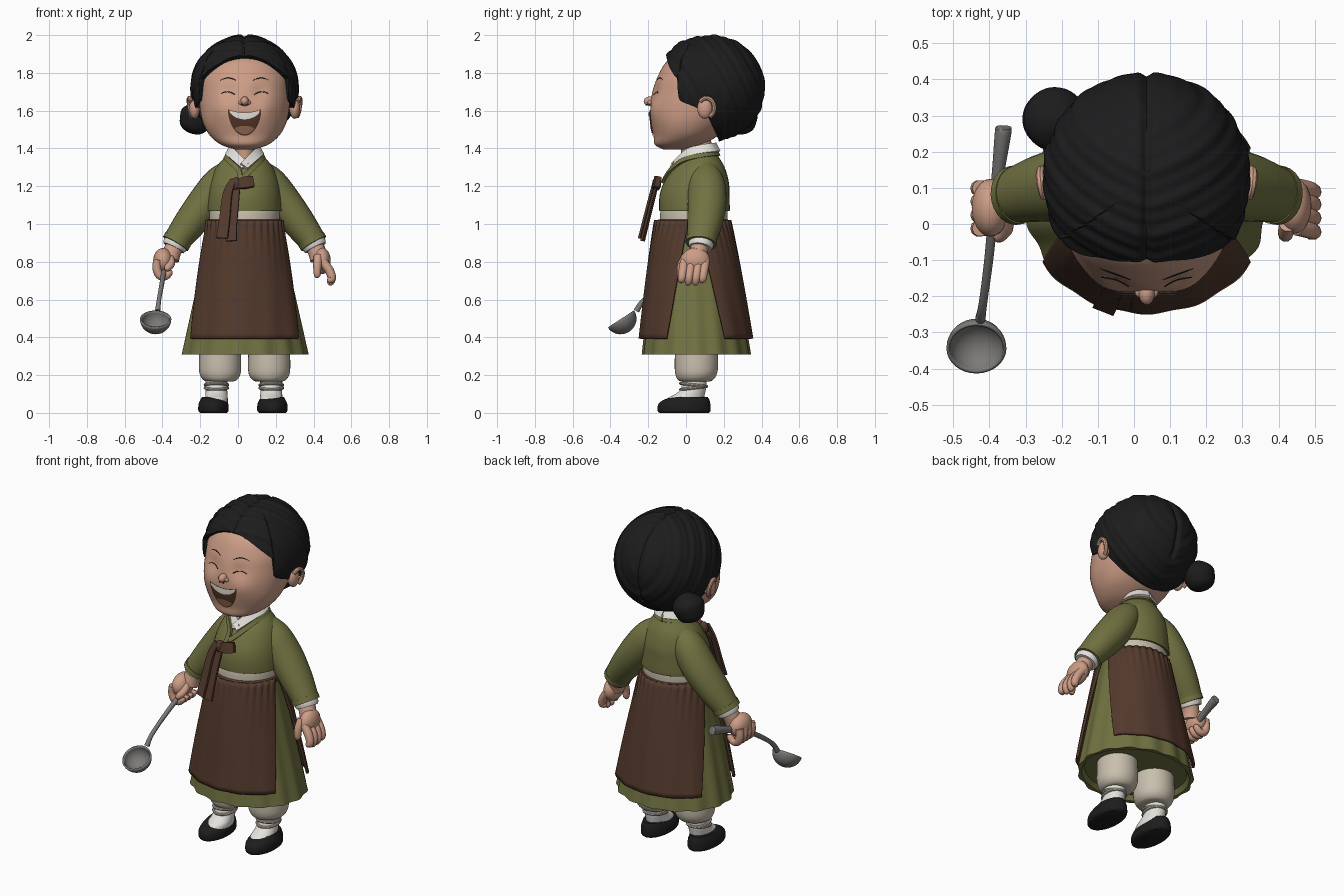
import bpy, bmesh
from math import sin, cos, pi, exp, sqrt, radians
from mathutils import Vector
from mathutils.bvhtree import BVHTree

cube = bpy.data.objects.get("Cube")
if cube:
    bpy.data.objects.remove(cube, do_unlink=True)

CX = 0.035  # body centre line
made = []


def material(name, r, g, b):
    m = bpy.data.materials.new(name)
    m.use_nodes = True
    m.diffuse_color = (r, g, b, 1)
    m.node_tree.nodes["Principled BSDF"].inputs["Base Color"].default_value = (r, g, b, 1)
    return m


BLACK = material("soft black", .012, .012, .012)
SKIN = material("warm skin", .61, .34, .24)
OLIVE = material("olive cloth", .165, .168, .053)
BROWN = material("brown cloth", .087, .041, .025)
CREAM = material("cream cloth", .58, .52, .42)
WHITE = material("white cloth", .78, .76, .72)
METAL = material("grey metal", .2, .195, .185)
MOUTH = material("dark mouth", .09, .035, .018)
TONGUE = material("tongue", .3, .15, .09)


def smooth(rows, k):
    """Catmull-Rom resampling of rows of numbers."""
    out = []
    for i in range(len(rows) - 1):
        a, b, c, d = (rows[max(0, min(len(rows) - 1, i + j))] for j in (-1, 0, 1, 2))
        for s in range(k):
            t = s / k
            out.append([q + .5 * t * (r - p + t * (2 * p - 5 * q + 4 * r - w + t * (3 * (q - r) + w - p)))
                        for p, q, r, w in zip(a, b, c, d)])
    return out + [list(rows[-1])]


def skin(name, rings, mat, closed=True, caps=(True, True)):
    bm = bmesh.new()
    vs = [[bm.verts.new(p) for p in ring] for ring in rings]
    n = len(vs[0])
    for lo, hi in zip(vs, vs[1:]):
        for i in range(n if closed else n - 1):
            j = (i + 1) % n
            bm.faces.new((lo[i], lo[j], hi[j], hi[i]))
    if closed:
        for ring, use in ((vs[0], caps[0]), (vs[-1], caps[1])):
            if use:
                bm.faces.new(ring)
    bmesh.ops.recalc_face_normals(bm, faces=bm.faces)
    me = bpy.data.meshes.new(name)
    bm.to_mesh(me)
    bm.free()
    me.materials.append(mat)
    ob = bpy.data.objects.new(name, me)
    bpy.context.collection.objects.link(ob)
    made.append(ob)
    return ob


def loft(name, rows, mat, cx=CX, n=40, k=4, full=1):
    """Stack of ellipses (z, centre y, half width, half depth); full < 1 makes the front boxier."""
    def depth(a):
        return sin(a) if sin(a) > 0 else -abs(sin(a)) ** full
    rings = [[(cx + rx * cos(2 * pi * i / n), cy + ry * depth(2 * pi * i / n), z) for i in range(n)]
             for z, cy, rx, ry in smooth(rows, k)]
    return skin(name, rings, mat)


def frames(pts):
    for i, p in enumerate(pts):
        a, b = pts[max(0, i - 1)], pts[min(len(pts) - 1, i + 1)]
        yield Vector(p[:3]), (Vector(b[:3]) - Vector(a[:3])).normalized(), p[3]


def tube(name, rows, mat, n=12, hint=(0, 1, 0), k=4, flat=1):
    rings = []
    for p, t, r in frames(smooth(rows, k)):
        a = t.cross(Vector(hint)).normalized()
        b = a.cross(t)
        rings.append([p + r * (cos(2 * pi * i / n) * a + flat * sin(2 * pi * i / n) * b) for i in range(n)])
    return skin(name, rings, mat)


def ribbon(name, rows, thick, mat):
    """Flat strip facing away from the body axis; rows are (x, y, z, width)."""
    rings = []
    for p, t, w in frames(smooth(rows, 5)):
        side = t.cross(p - Vector((CX, .07, p.z - .05))).normalized()
        up = side.cross(t)
        rings.append([p + side * w / 2 * i + up * thick / 2 * j for i, j in ((1, 1), (-1, 1), (-1, -1), (1, -1))])
    return skin(name, rings, mat)


def ball(name, c, r, mat, n=24):
    rings = [[(c[0] + r[0] * sin(t) * cos(2 * pi * i / n), c[1] + r[1] * sin(t) * sin(2 * pi * i / n),
               c[2] + r[2] * cos(t)) for i in range(n)] for t in [pi * (j + .15) / 16.3 for j in range(17)]]
    return skin(name, rings, mat)


# Head with full cheeks
head = loft("head", [(1.395, -.06, .05, .06), (1.42, -.04, .125, .125), (1.47, 0, .185, .172),
                     (1.54, .03, .222, .217), (1.62, .06, .238, .248), (1.7, .09, .242, .268),
                     (1.78, .1, .236, .25), (1.86, .12, .2, .222), (1.92, .14, .12, .15)], SKIN, n=72, k=6, full=.86)
for v in head.data.vertices:
    if v.co.y < 0:
        u = abs(v.co.x - CX)
        v.co.y -= .016 * exp(-((u - .12) ** 2 + (v.co.z - 1.61) ** 2) / .004)
        v.co.y += .012 * exp(-((u - .08) ** 2 + (v.co.z - 1.7) ** 2) / .0015)
tree = BVHTree.FromPolygons([v.co for v in head.data.vertices], [p.vertices[:] for p in head.data.polygons])


def on_face(u, z, off):
    hit = tree.ray_cast(Vector((CX + u, -1, z)), Vector((0, 1, 0)))[0]
    return (CX + u, hit.y - off, z)


def patch(name, w, top, bottom, off, mat):
    cols = [-w * cos(pi * i / 24) for i in range(25)]
    return skin(name, [[on_face(u, top(u) + (bottom(u) - top(u)) * j / 10, off) for u in cols]
                       for j in range(11)], mat, closed=False)


# Laughing mouth and teeth
MW = .088
lip_top = lambda u: 1.59 + .018 * (u / MW) ** 2
lip_low = lambda u: lip_top(u) - .005 - .118 * sqrt(max(0, 1 - (u / MW) ** 2))
patch("mouth", MW, lip_top, lip_low, .004, MOUTH)
patch("upper_teeth", .08, lambda u: lip_top(u) - .002,
      lambda u: lip_top(u) - .006 - .03 * sqrt(max(0, 1 - (u / .081) ** 2)), .008, WHITE)
patch("tongue", .05, lambda u: 1.505 + .014 * sqrt(max(0, 1 - (u / .05) ** 2)),
      lambda u: lip_low(u) + .008, .007, TONGUE)

# Nose, eyes, brows and ears
ball("nose", (CX, -.19, 1.65), (.022, .034, .025), SKIN)
for s, side in ((1, "left"), (-1, "right")):
    ball(side + "_nostril_wing", (CX + s * .02, -.186, 1.643), (.013, .018, .012), SKIN, 12)
    ball(side + "_nostril", (CX + s * .011, -.207, 1.63), (.005, .007, .004), BLACK, 8)
    arc = [i / 8 for i in range(9)]
    tube(side + "_closed_eye", [(*on_face(s * (.05 + .075 * a), 1.684 + .05 * a * (1 - a) + .006 * a, 0), .0024)
                                for a in arc], BLACK, 6, k=1)
    tube(side + "_brow", [(*on_face(s * (.045 + .085 * a), 1.76 + .05 * a * (1 - a), 0), .001 + .002 * a * (1 - a) * 4)
                          for a in arc], BLACK, 6, k=1)
    ball(side + "_ear", (CX + s * .265, .1, 1.612), (.028, .04, .055), SKIN)
    tube(side + "_ear_rim", [(CX + s * (.283 + .012 * sin(a)), .108 - .042 * cos(a + .7), 1.615 + .052 * sin(a + .7), .012)
                             for a in [pi * i / 8 for i in range(10)]], SKIN, 8, hint=(1, 0, 0), k=2)


# Parted hair: each column runs from the crown to the hairline
def hair_base(f, t):
    back = sin(t) * -cos(f)
    return (.285 * sin(t) * sin(f), .14 + (.28 * back if back > 0 else -.3 * abs(back) ** .8), 1.72 + .28 * cos(t))


def hair_point(f, t, pull=1):
    u, y, z = hair_base(f, t)
    q = y - .35 * abs(u) + .5 * z
    s = 1 + .006 * sin(128 * q + 9 * u) + .008 * sin(61 * q + 7 * z) + .006 * sin(29 * q)
    s = pull * (s - .05 * exp(-(u / .013) ** 2) * (z > 1.55))
    return (CX + u * s, .14 + (y - .14) * s, 1.72 + (z - 1.72) * s)


def hair_end(f):
    for k in range(30, 400):
        u, y, z = hair_base(f, pi * k / 400)
        forehead = y < .08 and abs(u) < .236 and z < 1.895 - 2.3 * u * u
        if forehead or z < 1.64 - .4 * y - 1.7 * max(0, y - .1):
            break
    return pi * k / 400


turns = [2 * pi * i / 200 for i in range(200)]
ends = [hair_end(f) for f in turns]
rings = [[hair_point(f, e * j / 90) for f, e in zip(turns, ends)] for j in range(1, 91)]
rings += [[hair_point(f, e, p) for f, e in zip(turns, ends)] for p in (.97, .75)]
skin("hair", rings, BLACK, caps=(True, False))

# Coiled side bun
bun = ball("hair_bun", (0, 0, 0), (.088, .088, .085), BLACK, 48)
for v in bun.data.vertices:
    v.co *= 1 + .03 * sin(70 * v.co.z + 25 * v.co.x)
bun.location = (-.222, .29, 1.56)

# Neck, jacket and collars
loft("neck", [(1.28, .06, .06, .085), (1.36, .06, .06, .085), (1.46, .05, .065, .08)], SKIN)
loft("jacket", [(1.07, .045, .193, .183), (1.075, .045, .197, .187), (1.15, .045, .192, .185), (1.22, .055, .18, .172),
                (1.3, .07, .15, .135), (1.36, .08, .1, .09), (1.395, .085, .07, .07)], OLIVE)
for s, side in ((1, "left"), (-1, "right")):
    ribbon(side + "_white_collar", [(CX, .165, 1.405, .05), (CX + s * .06, .135, 1.402, .05), (CX + s * .082, .07, 1.392, .05),
                                    (CX + s * .062, 0, 1.37, .05), (CX - s * .004, -.073 - s * .003, 1.305, .045)], .016, WHITE)
    ribbon(side + "_jacket_trim", [(CX, .17, 1.372, .026), (CX + s * .07, .135, 1.37, .026), (CX + s * .098, .07, 1.36, .026),
                                   (CX + s * .082, -.018, 1.335, .026), (CX + s * .03, -.086, 1.28, .026), (.005, -.123, 1.225, .026)], .016, OLIVE)

# Sleeves and cuffs
for s, side in ((1, "left"), (-1, "right")):
    arm = lambda rows: [(CX + s * u, y, z, r) for u, y, z, r in rows]
    tube(side + "_sleeve", arm([(.075, .1, 1.29, .06), (.13, .108, 1.22, .089), (.205, .112, 1.115, .095), (.285, .1, 1.01, .087),
                                (.345, .085, .93, .075), (.362, .08, .9, .072)]), OLIVE, 28, flat=1.08)
    tube(side + "_sleeve_hem", arm([(.352, .082, .92, .076), (.366, .079, .896, .076)]), OLIVE, 28, k=1, flat=1.08)
    tube(side + "_cuff", arm([(.355, .082, .915, .067), (.37, .078, .885, .066), (.376, .076, .873, .06)]), WHITE, 28, k=1)
    tube(side + "_wrist", arm([(.36, .08, .9, .048), (.385, .065, .85, .048), (.395, .055, .81, .048)]), SKIN, 16)

# Relaxed left hand
ball("left_palm", (CX + .41, .05, .805), (.046, .077, .07), SKIN)
for i, y in enumerate((-.008, .03, .068, .103)):
    d = .012 * (i in (0, 3))
    tube("left_finger_%d" % (i + 1), [(CX + .415, y, .8, .024), (CX + .448, y - .008, .755, .024), (CX + .462, y - .014, .715, .022),
                                      (CX + .452, y - .018, .688 + d, .018), (CX + .445, y - .018, .678 + d, .007)], SKIN, 10)
tube("left_thumb", [(CX + .39, .0, .83, .024), (CX + .385, -.025, .78, .022), (CX + .385, -.03, .73, .018),
                    (CX + .388, -.03, .715, .007)], SKIN, 10)

# Gripping right hand
ball("right_palm", (-.397, .045, .805), (.052, .08, .068), SKIN)
for i in range(4):
    y = -.012 + .037 * i
    tube("right_finger_%d" % (i + 1), [(-.425, y, .81, .023), (-.43, y, .765, .023), (-.415, y, .728, .022), (-.385, y, .722, .02),
                                       (-.362, y, .745, .018), (-.358, y, .757, .007)], SKIN, 10)
tube("right_thumb", [(-.36, .03, .82, .024), (-.355, -.01, .79, .022), (-.375, -.035, .765, .018), (-.385, -.04, .758, .007)], SKIN, 10)

# Ladle
tube("ladle_handle", [(-.425, -.262, .54, .016), (-.418, -.22, .6, .013), (-.402, -.1, .69, .014), (-.39, .02, .757, .016),
                      (-.375, .15, .81, .02), (-.362, .255, .842, .026), (-.361, .265, .845, .022)], METAL, 14, hint=(1, 0, 0), flat=.9)
bowl = skin("ladle_bowl", [[(.083 * sin(t) * cos(2 * pi * i / 32), .083 * sin(t) * sin(2 * pi * i / 32), -.08 * cos(t))
                            for i in range(32)] for t in [pi / 2 * (j + .3) / 10.3 for j in range(11)]], METAL, caps=(True, False))
bowl.location, bowl.rotation_euler = (-.436, -.344, .497), (radians(33), 0, 0)
bowl.modifiers.new("wall", "SOLIDIFY").thickness = .009


# Skirt and its two apron panels share one flared surface
def skirt_point(f, t, off=0, fold=0):
    rx = .176 + .157 * t + off + fold
    ry = .168 + .117 * t ** .8 + off + fold
    return (CX + rx * cos(f), .035 + .02 * t + ry * sin(f), 1.03 - .72 * t)


skirt = [[skirt_point(2 * pi * i / 120, j / 20, 0, .006 * j / 20 * cos(15 * 2 * pi * i / 120)) for i in range(120)] for j in range(21)]
skirt += [[skirt_point(2 * pi * i / 120, t, o) for i in range(120)] for t, o in ((1, -.02), (.96, -.03))]
skin("skirt", skirt, OLIVE)
for name, mid in (("front_apron", -pi / 2), ("back_apron", pi / 2)):
    rows = []
    for j in range(25):
        t = .015 + .87 * j / 24
        half = radians(86 - 28 * (j / 24) ** .7)
        rows.append([skirt_point(mid + half * i / 50, t, .02,
                                 .006 * cos(i * .95) * exp(-8 * t) + .003 * t * cos(i * .3)) for i in range(-50, 51)])
    panel = skin(name, rows, BROWN, closed=False)
    solid = panel.modifiers.new("cloth", "SOLIDIFY")
    solid.thickness, solid.offset = .014, 0
loft("apron_waistband", [(.992, .037, .198, .19), (1.0, .037, .202, .194), (1.018, .037, .197, .189), (1.024, .037, .19, .182)], BROWN, n=60)
loft("waist_band", [(1.0, .04, .186, .178), (1.06, .042, .186, .178), (1.1, .045, .18, .17)], CREAM, n=60)

# Ribbon bow
ball("bow_knot", (-.01, -.155, 1.212), (.028, .024, .036), BROWN)
ribbon("bow_loop", [(-.01, -.158, 1.208, .04), (.035, -.16, 1.218, .06), (.08, -.148, 1.225, .056)], .03, BROWN)
ribbon("bow_tail_left", [(-.008, -.155, 1.205, .04), (-.022, -.178, 1.12, .055), (-.032, -.208, 1.0, .055), (-.036, -.23, .91, .058)], .012, BROWN)
ribbon("bow_tail_right", [(-.025, -.165, 1.235, .03), (-.055, -.18, 1.16, .05), (-.07, -.212, 1.03, .058), (-.084, -.238, .925, .062)], .012, BROWN)

# Trousers, socks, ankle ties and shoes
for s, side in ((1, "left"), (-1, "right")):
    loft(side + "_trouser", [(.165, .05, .06, .065), (.172, .05, .085, .09), (.2, .053, .106, .108), (.25, .055, .112, .115),
                             (.38, .055, .108, .112)], CREAM, CX + s * .13)
    leg_x = CX - .004 + s * .145
    loft(side + "_sock", [(.04, -.005, .06, .105), (.075, -.002, .06, .098), (.1, .022, .058, .078), (.13, .04, .057, .066),
                          (.19, .045, .06, .066)], WHITE, leg_x)
    for z, tilt in ((.132, .008), (.148, -.008)):
        tube(side + "_ankle_tie", [(leg_x + .06 * cos(a), .04 + .069 * sin(a), z + tilt * sin(a), .008)
                                   for a in [2 * pi * i / 24 for i in range(25)]], CREAM, 8, hint=(0, 0, 1), k=1)
    loft(side + "_shoe", [(0, -.01, .07, .13), (.012, -.01, .08, .14), (.045, -.009, .079, .138), (.068, .002, .07, .122),
                          (.084, .02, .061, .095)], BLACK, CX - .009 + s * .156)

# Smooth shading with sharp creases kept
bpy.ops.object.select_all(action="DESELECT")
for ob in made:
    ob.select_set(True)
bpy.context.view_layer.objects.active = made[0]
bpy.ops.object.shade_smooth_by_angle(angle=radians(40))
